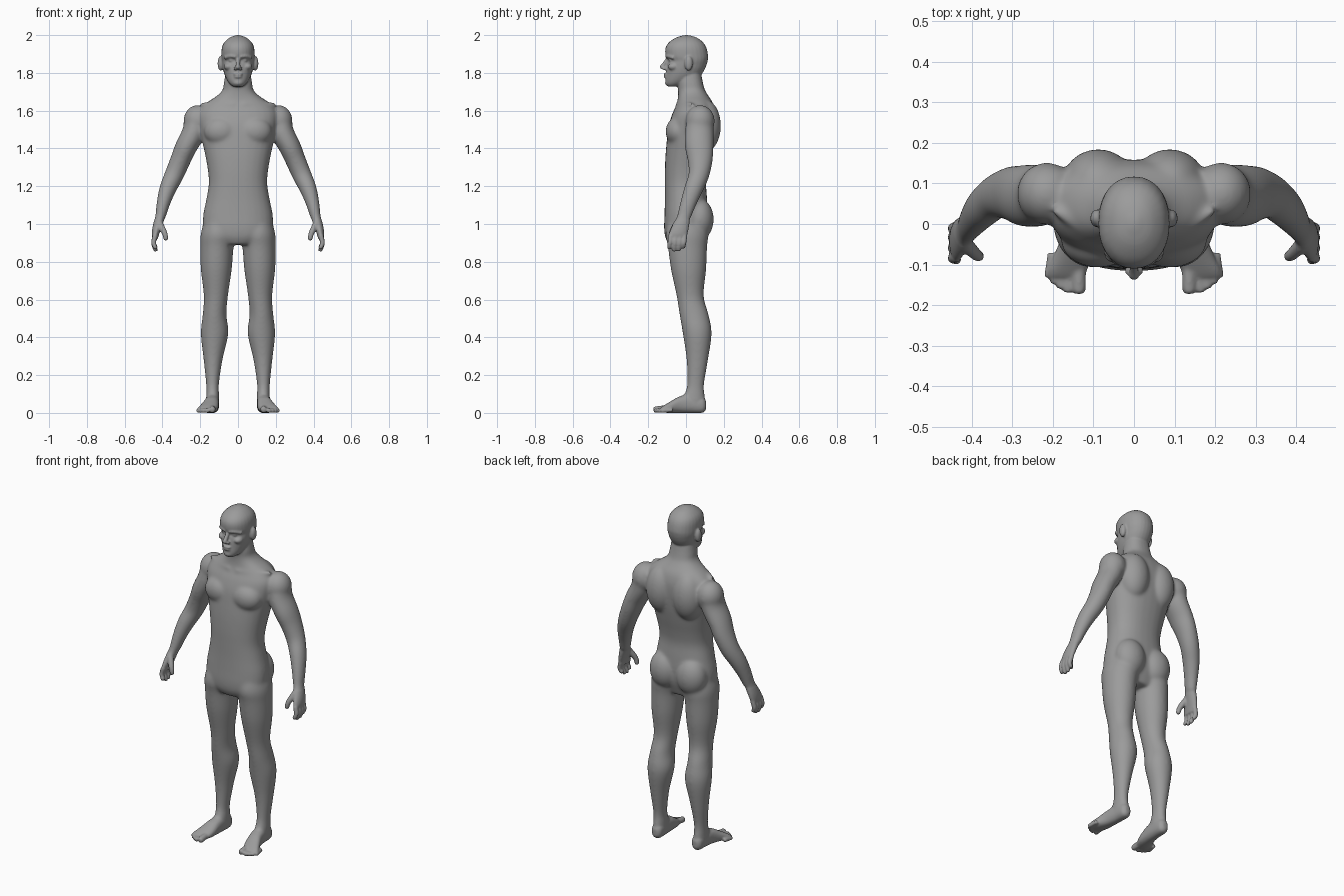
import bpy, bmesh, math
from mathutils import Vector, Matrix

cube = bpy.data.objects.get("Cube")
if cube:
    bpy.data.objects.remove(cube, do_unlink=True)

X, Y, Z = Vector((1, 0, 0)), Vector((0, 1, 0)), Vector((0, 0, 1))
bm = bmesh.new()


def spline_rows(rows, steps=4):
    """Smoothly interpolate between the given cross-sections."""
    rows = [Vector(r) for r in rows]
    padded = [rows[0]] + rows + [rows[-1]]
    result = []
    for a, b, c, d in zip(padded, padded[1:], padded[2:], padded[3:]):
        for k in range(steps):
            t = k / steps
            result.append(0.5 * (2 * b + (c - a) * t + (2 * a - 5 * b + 4 * c - d) * t ** 2
                                 + (3 * b - a - 3 * c + d) * t ** 3))
    return result + [rows[-1]]


def loft(rows, side=1, frame=None, power=2.0, count=28):
    """Skin closed oval sections: x, y, z, radius_u, radius_v."""
    rows = spline_rows(rows)
    centres = [Vector((r[0], r[1], r[2])) for r in rows]
    overall = (centres[-1] - centres[0]).normalized()
    reference = Z if abs(overall.x) > 0.8 else X
    rings = []
    for i, (row, centre) in enumerate(zip(rows, centres)):
        if frame:
            u, v = frame
        else:
            tangent = (centres[min(i + 1, len(rows) - 1)] - centres[max(i - 1, 0)]).normalized()
            u = (reference - tangent * tangent.dot(reference)).normalized()
            v = tangent.cross(u)
        ring = []
        for k in range(count):
            angle = math.tau * k / count
            c, s = math.cos(angle), math.sin(angle)
            c = math.copysign(abs(c) ** (2 / power), c)
            s = math.copysign(abs(s) ** (2 / power), s)
            point = centre + u * c * max(row[3], 0.002) + v * s * max(row[4], 0.002)
            ring.append(bm.verts.new((point.x * side, point.y, point.z)))
        rings.append(ring)
    faces = [bm.faces.new(rings[0]), bm.faces.new(rings[-1])]
    for low, high in zip(rings, rings[1:]):
        for k in range(count):
            n = (k + 1) % count
            faces.append(bm.faces.new((low[k], low[n], high[n], high[k])))
    bmesh.ops.recalc_face_normals(bm, faces=faces)


def upright(sections, side=1, power=2.0):
    """Loft level sections: z, centre_x, half_width, front_y, back_y."""
    rows = [(cx, (f + b) / 2, z, w, (b - f) / 2) for z, cx, w, f, b in sections]
    loft(rows, side, (X, Y), power)


def tube(points, side=1):
    """Round tube with a tapered tip: x, y, z, radius."""
    rows = [(x, y, z, r, r) for x, y, z, r in points]
    before, last = Vector(points[-2]), Vector(points[-1])
    step = (last - before).to_3d().normalized() * last[3] * 0.6
    tip = last.to_3d() + step
    rows.append((*tip, last[3] * 0.5, last[3] * 0.5))
    loft(rows, side, count=16)


def blob(centre, radii, side=1):
    """Ellipsoid muscle or feature."""
    x, y, z = centre
    place = Matrix.Translation((x * side, y, z)) @ Matrix.Diagonal((*radii, 1))
    bmesh.ops.create_uvsphere(bm, u_segments=28, v_segments=18, radius=1, matrix=place)


# Torso and neck
upright([
    (.89, 0, .10, -.09, .08), (.93, 0, .16, -.11, .095), (.98, 0, .184, -.116, .11),
    (1.05, 0, .184, -.114, .115), (1.13, 0, .168, -.112, .112), (1.21, 0, .155, -.112, .107),
    (1.28, 0, .159, -.112, .117), (1.36, 0, .173, -.109, .135), (1.44, 0, .19, -.102, .15),
    (1.52, 0, .205, -.092, .158), (1.58, 0, .21, -.074, .158), (1.62, 0, .19, -.056, .15),
    (1.65, 0, .155, -.046, .138), (1.68, 0, .11, -.042, .118), (1.71, 0, .082, -.042, .1),
    (1.75, 0, .074, -.045, .089), (1.8, 0, .066, -.04, .08)], power=2.3)

# Head
upright([
    (1.727, 0, .025, -.095, -.04), (1.74, 0, .042, -.106, -.005), (1.76, 0, .057, -.109, .04),
    (1.79, 0, .071, -.106, .08), (1.82, 0, .079, -.104, .1), (1.845, 0, .083, -.1, .11),
    (1.866, 0, .086, -.094, .115), (1.89, 0, .088, -.108, .117), (1.93, 0, .086, -.109, .109),
    (1.96, 0, .074, -.092, .092), (1.985, 0, .047, -.056, .06), (1.997, 0, .018, -.02, .025),
    (2, 0, .005, -.003, .007)], power=2.15)

# Nose, lips and chin
tube([(0, -.09, 1.882, .011), (0, -.113, 1.85, .011), (0, -.128, 1.829, .013)])
blob((0, -.106, 1.794), (.026, .013, .006))
blob((0, -.105, 1.779), (.022, .013, .007))
blob((0, -.094, 1.748), (.027, .017, .017))

for side in (1, -1):
    # Brow, eye, cheek, nostril and ear
    tube([(.012, -.102, 1.885, .009), (.04, -.094, 1.889, .009), (.068, -.068, 1.88, .009)], side)
    blob((.035, -.079, 1.866), (.015, .014, .01), side)
    blob((.05, -.066, 1.833), (.025, .03, .02), side)
    blob((.013, -.114, 1.823), (.01, .014, .009), side)
    blob((.092, .014, 1.85), (.016, .022, .039), side)

    # Chest, shoulder blade, shoulder, buttock and collar bone
    blob((.088, -.042, 1.49), (.092, .066, .078), side)
    blob((.088, .1, 1.52), (.09, .085, .14), side)
    blob((.215, .075, 1.545), (.074, .077, .085), side)
    blob((.088, .07, 1.025), (.09, .077, .11), side)
    tube([(.02, -.047, 1.632, .011), (.1, -.026, 1.635, .011), (.19, .03, 1.632, .012)], side)

    # Arm
    loft([
        (.17, .075, 1.59, .05, .055), (.212, .075, 1.55, .064, .07), (.236, .07, 1.48, .062, .077),
        (.274, .07, 1.41, .058, .076), (.304, .075, 1.34, .054, .067),
        (.338, .068, 1.26, .051, .055), (.372, .04, 1.185, .045, .05),
        (.395, .012, 1.11, .036, .043), (.41, -.01, 1.04, .028, .037)], side)

    # Palm
    loft([
        (.405, -.002, 1.07, .028, .037), (.413, -.014, 1.035, .027, .037),
        (.428, -.03, .985, .024, .046), (.437, -.042, .945, .019, .05),
        (.438, -.045, .92, .013, .046)], side, (X, Y))

    # Fingers and thumb
    for y, drop in ((-.081, .012), (-.055, 0), (-.03, .002), (-.007, .016)):
        tube([(.438, y, .94, .014), (.447, y - .004, .9, .013),
              (.436, y - .008, .861 + drop, .011)], side)
    tube([(.415, -.05, 1.0, .019), (.39, -.075, .955, .015), (.381, -.08, .92, .012)], side)

    # Leg
    upright([
        (1.03, .1, .075, -.09, .1), (.95, .103, .094, -.108, .118), (.88, .111, .088, -.096, .112),
        (.76, .115, .082, -.08, .107), (.62, .117, .064, -.05, .094), (.52, .124, .063, -.034, .12),
        (.42, .124, .073, -.017, .136), (.28, .132, .05, .003, .117), (.15, .135, .034, .006, .096),
        (.09, .134, .035, -.012, .1), (.04, .134, .034, -.02, .1)], side)

    # Foot
    loft([
        (.133, .107, .04, .013, .02), (.133, .088, .043, .031, .042),
        (.134, .03, .05, .035, .05), (.14, -.03, .045, .039, .045), (.152, -.08, .031, .047, .031),
        (.165, -.115, .021, .049, .02), (.168, -.132, .016, .045, .013)], side, (X, Z), 2.3)

    # Toes
    for base, tip, reach, radius in ((.136, .136, -.162, .017), (.158, .163, -.162, .012),
                                     (.175, .181, -.153, .0115), (.19, .197, -.141, .011),
                                     (.202, .21, -.126, .011)):
        tube([(base, reach + .055, radius * 1.4, radius), (tip, reach, radius, radius)], side)

mesh = bpy.data.meshes.new("body")
bm.to_mesh(mesh)
bm.free()
body = bpy.data.objects.new("body", mesh)
bpy.context.collection.objects.link(body)

# Fuse the parts into one continuous skin
remesh = body.modifiers.new("fuse", 'REMESH')
remesh.mode = 'VOXEL'
remesh.voxel_size = 0.0052
bpy.context.view_layer.update()
fused = body.evaluated_get(bpy.context.evaluated_depsgraph_get())
skin = bpy.data.meshes.new_from_object(fused)
body.modifiers.clear()
body.data = skin
bpy.data.meshes.remove(mesh)
skin.name = "body"
skin.polygons.foreach_set("use_smooth", [True] * len(skin.polygons))

# Blend the large muscles strongly, keep face, hands and feet crisp
large = body.vertex_groups.new(name="large_forms")
large.add([v.index for v in skin.vertices
           if 0.08 < v.co.z < 1.72 and not (abs(v.co.x) > 0.36 and v.co.z < 1.02)], 1.0, 'REPLACE')
blend = body.modifiers.new("blend_muscles", 'SMOOTH')
blend.factor, blend.iterations, blend.vertex_group = 0.5, 40, large.name
soften = body.modifiers.new("soften_skin", 'SMOOTH')
soften.factor, soften.iterations = 0.5, 4

# Single skin colour
grey = bpy.data.materials.new("plain grey")
grey.use_nodes = True
colour = (0.33, 0.33, 0.33, 1)
grey.diffuse_color = colour
grey.node_tree.nodes["Principled BSDF"].inputs["Base Color"].default_value = colour
skin.materials.clear()
skin.materials.append(grey)
